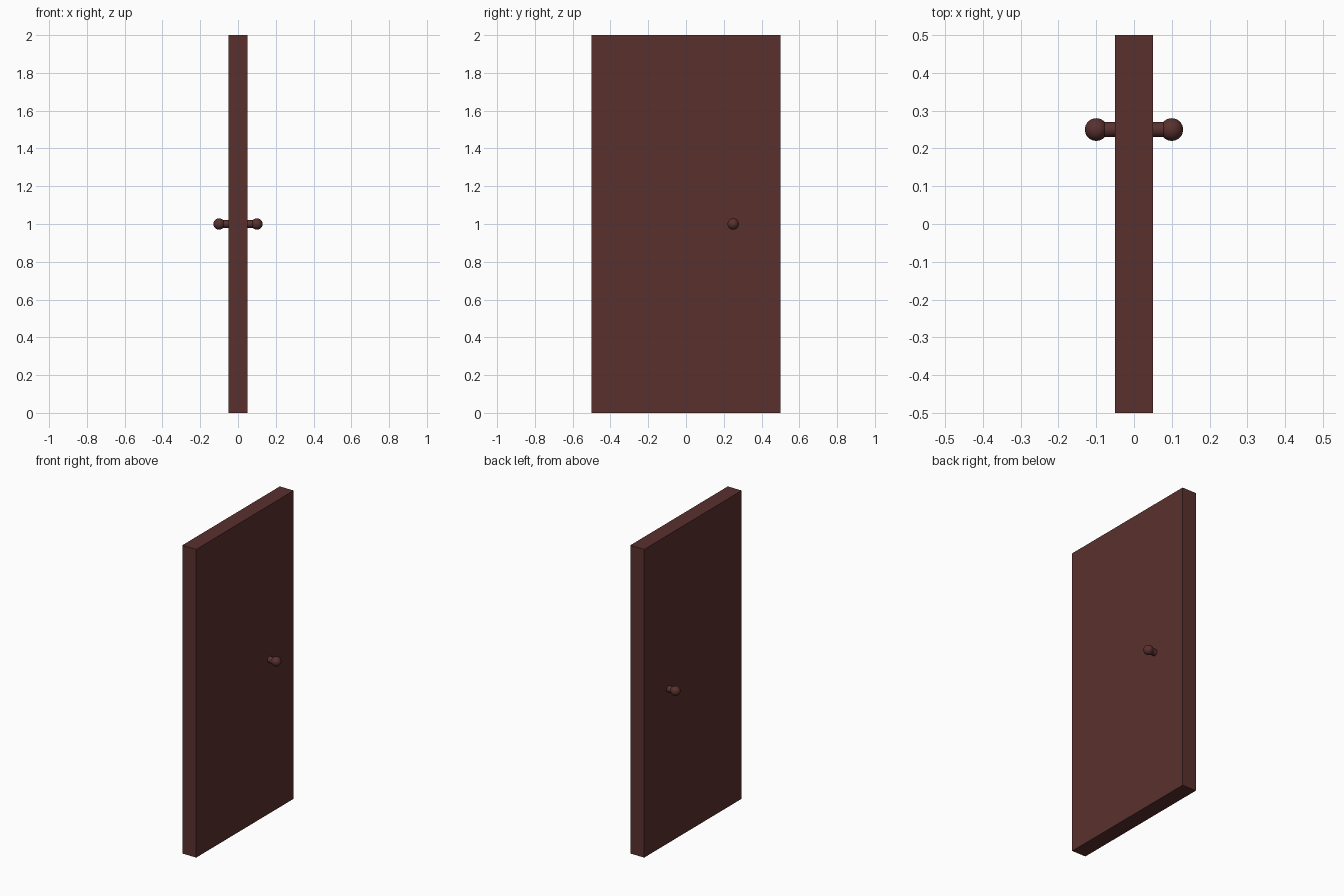
import bpy
import math

if "Cube" in bpy.data.objects:
    bpy.data.objects.remove(bpy.data.objects["Cube"])

wood = bpy.data.materials.new("dark_wood")
wood.diffuse_color = (0.10, 0.03, 0.027, 1)
wood.use_nodes = True
wood.node_tree.nodes["Principled BSDF"].inputs["Base Color"].default_value = wood.diffuse_color


def finish(name, smooth=False):
    obj = bpy.context.object
    obj.name = name
    obj.data.materials.append(wood)
    if smooth:
        bpy.ops.object.shade_smooth_by_angle(angle=math.radians(40))
    return obj


# Door slab
bpy.ops.mesh.primitive_cube_add(size=1, location=(0, 0, 1))
slab = finish("door_panel")
slab.scale = (0.1, 1, 2)
bpy.ops.object.transform_apply(location=False, rotation=False, scale=True)

# Stem and round knob on each face
for side, label in ((1, "right"), (-1, "left")):
    bpy.ops.mesh.primitive_cylinder_add(
        vertices=32, radius=0.02, depth=0.06,
        location=(side * 0.07, 0.25, 1), rotation=(0, math.pi / 2, 0))
    finish("knob_stem_" + label, True)
    bpy.ops.mesh.primitive_uv_sphere_add(
        segments=32, ring_count=16, radius=0.03, location=(side * 0.1, 0.25, 1))
    finish("knob_" + label, True)
